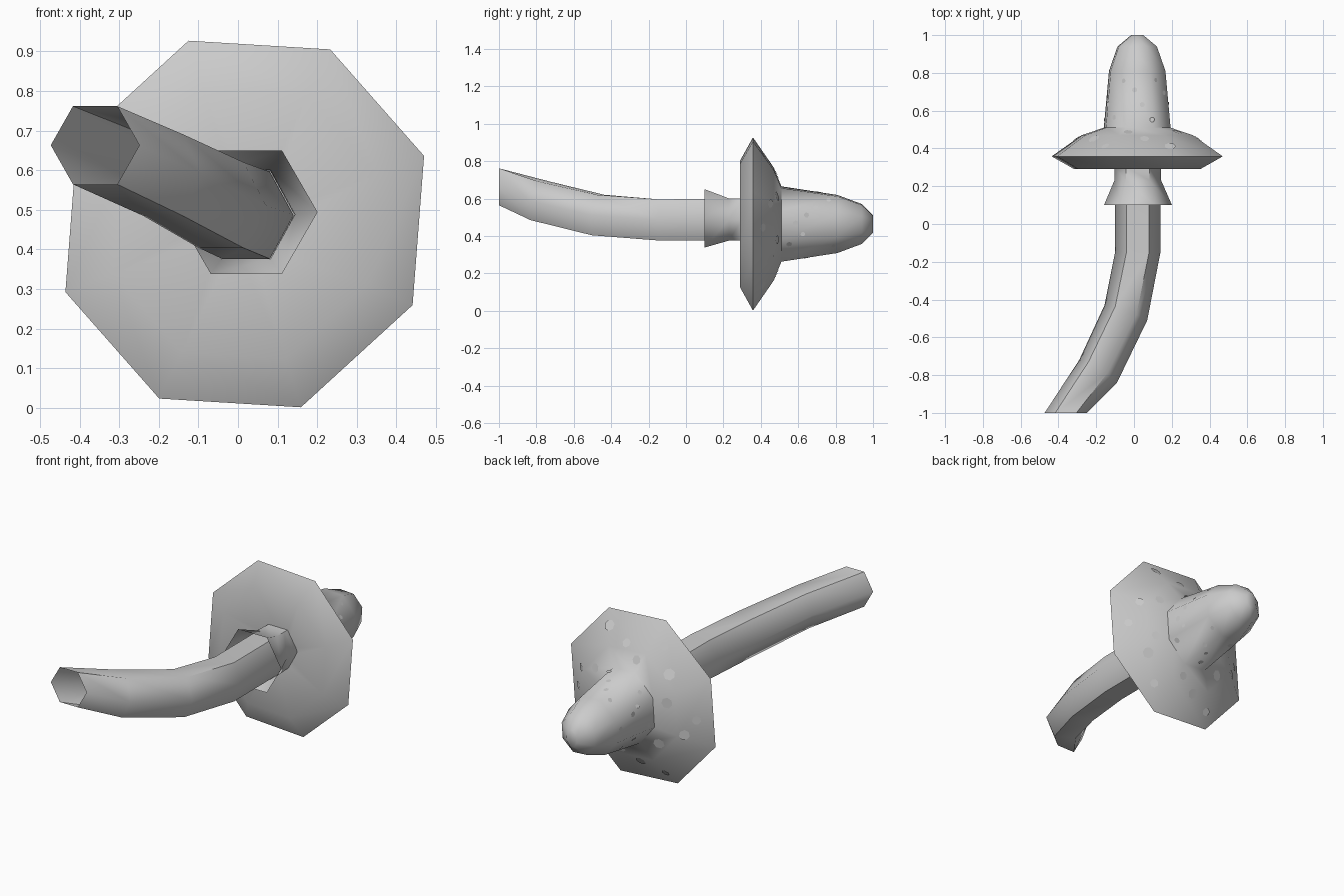
import bpy, bmesh, math, random
from mathutils import Vector
from mathutils.bvhtree import BVHTree

if "Cube" in bpy.data.objects:
    bpy.data.objects.remove(bpy.data.objects["Cube"])

random.seed(4)


def make(name, verts, faces, angle=60, fix=True):
    me = bpy.data.meshes.new(name)
    me.from_pydata([tuple(v) for v in verts], [], faces)
    bm = bmesh.new()
    bm.from_mesh(me)
    if fix:
        bmesh.ops.recalc_face_normals(bm, faces=bm.faces)
    bm.to_mesh(me)
    bm.free()
    ob = bpy.data.objects.new(name, me)
    bpy.context.collection.objects.link(ob)
    bpy.ops.object.select_all(action='DESELECT')
    ob.select_set(True)
    bpy.context.view_layer.objects.active = ob
    bpy.ops.object.shade_smooth_by_angle(angle=math.radians(angle))
    return ob


def loft(name, rings, caps=False, angle=60):
    n = len(rings[0])
    verts = [v for r in rings for v in r]
    faces = [(k * n + i, k * n + (i + 1) % n, (k + 1) * n + (i + 1) % n, (k + 1) * n + i)
             for k in range(len(rings) - 1) for i in range(n)]
    if caps:
        faces += [tuple(range(n)), tuple(range(len(verts) - n, len(verts)))]
    return make(name, verts, faces, angle)


def hexagon(c, u, v):
    c, u, v = Vector(c), Vector(u), Vector(v)
    return [c + u * math.cos(a) + v * math.sin(a)
            for a in (math.radians(60 * i) for i in range(6))]


# cap: slightly uneven octagon swept along y, from the hollow underside to the tip
half = [(.453, .172), (.216, .441), (-.142, .463), (-.424, .205)]
octagon = half + [(-x, -z) for x, z in half]
CX, CZ = 0.017, 0.464
profile = [(.345, .12, .12), (.29, .735, .735), (.358, 1, 1), (.47, .65, .65),
           (.51, .39, .435), (.81, .33, .335), (.94, .23, .23), (1.0, .07, .1)]
cap = loft("mushroom_cap", [[Vector((CX + x * sx, y, CZ + z * sz)) for x, z in octagon]
                            for y, sx, sz in profile], caps=True)

# bent hexagonal stem, open at the cut end
loft("stem", [
    hexagon((.02, .345, .488), (.12, 0, 0), (0, 0, .127)),
    hexagon((.02, -.15, .486), (.12, 0, 0), (0, 0, .127)),
    hexagon((-.043, -.47, .512), (.113, -.04, 0), (0, .015, .125)),
    hexagon((-.19, -.78, .588), (.1, -.06, 0), (0, .025, .119)),
    hexagon((-.361, -1, .663), (.112, 0, 0), (0, 0, .114))])

# flared skirt around the neck
loft("skirt", [
    hexagon((.021, .10, .494), (.18, 0, 0), (0, 0, .18)),
    hexagon((.02, .23, .488), (.124, 0, 0), (0, 0, .13)),
    hexagon((.02, .30, .488), (.122, 0, 0), (0, 0, .128))])

# spots lying on the cap surface: larger on the brim, smaller on the cone
tree = BVHTree.FromObject(cap, bpy.context.evaluated_depsgraph_get())
verts, faces = [], []


def spot(y, ang, r):
    d = Vector((math.cos(ang), 0, math.sin(ang)))
    hit, nor, _, _ = tree.ray_cast(Vector((CX, y, CZ)) + d, -d)
    if hit is None:
        return
    if nor.dot(d) < 0:
        nor = -nor
    u = nor.orthogonal().normalized()
    w = nor.cross(u)
    b = len(verts)
    for i in range(7):
        a = math.tau * i / 7
        verts.append(hit + nor * .003 + (u * math.cos(a) + w * math.sin(a)) * r)
    faces.append(tuple(range(b, b + 7)))


for i in range(18):
    spot((.41, .45, .485)[i % 3], math.tau * i / 18 + random.uniform(-.1, .1), random.uniform(.022, .032))
for i in range(22):
    spot((.57, .63, .69, .77)[i % 4] + random.uniform(-.02, .02),
         math.tau * i / 22 + random.uniform(-.1, .1), random.uniform(.012, .017))
make("cap_spots", verts, faces, fix=False)
